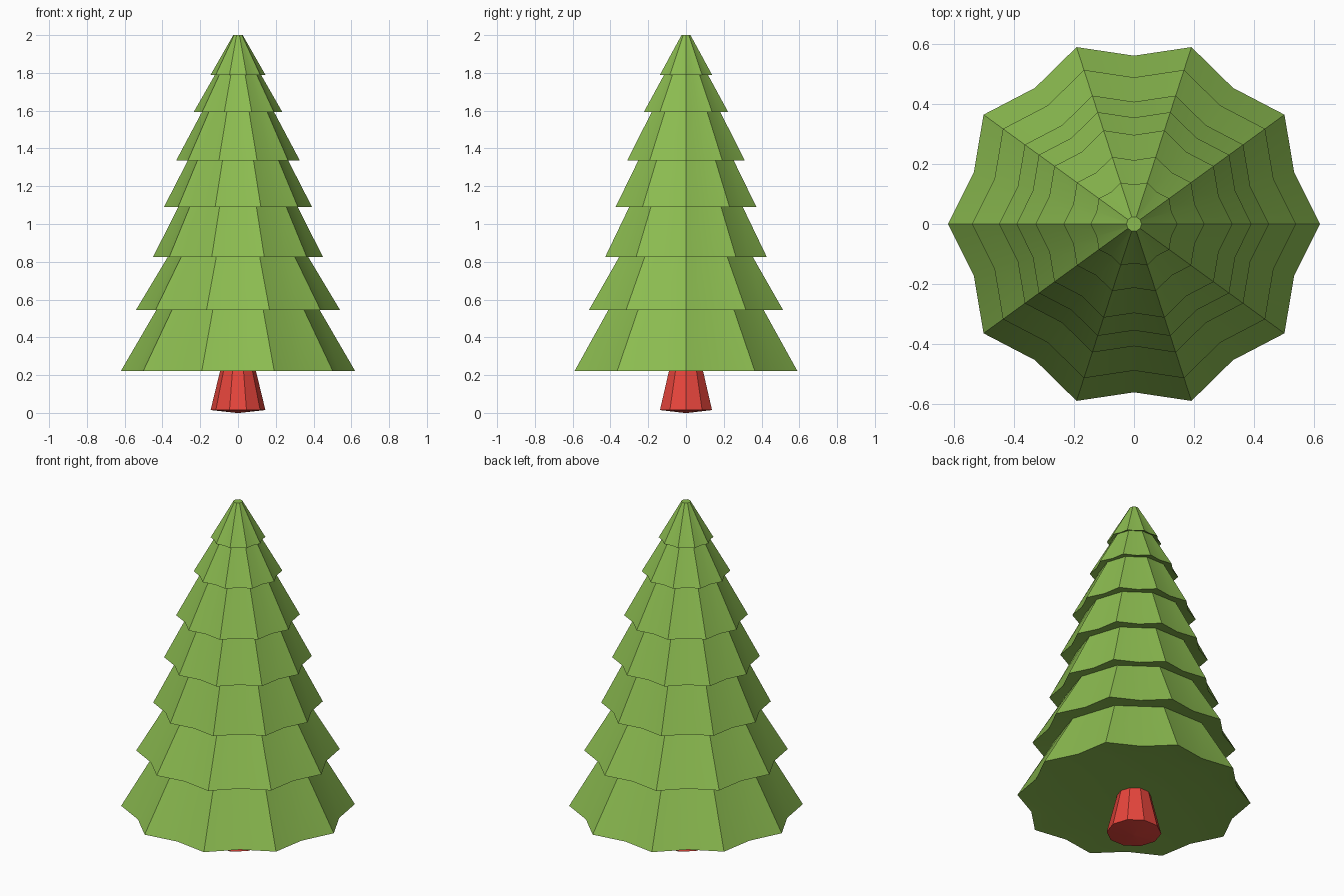
import bpy
import bmesh
from math import cos, sin, pi

if "Cube" in bpy.data.objects:
    bpy.data.objects.remove(bpy.data.objects["Cube"])

SIDES = 10


def material(name, color):
    m = bpy.data.materials.new(name)
    m.diffuse_color = color
    m.use_nodes = True
    m.node_tree.nodes["Principled BSDF"].inputs["Base Color"].default_value = m.diffuse_color
    return m


def lathe(name, profile, count, mat):
    """Bridge rings of (radius, z, valley ratio); odd points use the valley ratio."""
    bm = bmesh.new()
    rings = []
    for r, z, ratio in profile:
        ring = []
        for i in range(count):
            a = 2 * pi * i / count
            k = r * (ratio if i % 2 else 1)
            ring.append(bm.verts.new((k * cos(a), k * sin(a), z)))
        rings.append(ring)
    for lo, hi in zip(rings, rings[1:]):
        for i in range(count):
            j = (i + 1) % count
            bm.faces.new((lo[i], lo[j], hi[j], hi[i]))
    bm.faces.new(rings[0][::-1])
    bm.faces.new(rings[-1])
    bmesh.ops.recalc_face_normals(bm, faces=bm.faces)
    me = bpy.data.meshes.new(name)
    bm.to_mesh(me)
    bm.free()
    me.materials.append(mat)
    ob = bpy.data.objects.new(name, me)
    bpy.context.collection.objects.link(ob)
    # valleys stay soft, ridges stay sharp
    bpy.ops.object.select_all(action='DESELECT')
    ob.select_set(True)
    bpy.context.view_layer.objects.active = ob
    bpy.ops.object.shade_smooth_by_angle(angle=pi / 6)
    return ob


green = material("needle_green", (0.26, 0.50, 0.08, 1))
red = material("trunk_red", (0.80, 0.06, 0.045, 1))

# Foliage: stacked star-shaped skirts (rim radius, rim z, top radius)
tiers = [
    (0.62, 0.222, 0.425),
    (0.54, 0.545, 0.365),
    (0.45, 0.825, 0.31),
    (0.392, 1.09, 0.26),
    (0.328, 1.335, 0.185),
    (0.235, 1.592, 0.115),
    (0.145, 1.79, 0.025),
]
FLAT = cos(pi / SIDES)
profile = [(0.07, 0.24, FLAT), (0.45, 0.24, FLAT)]
for n, (rim, z, top) in enumerate(tiers):
    last = n == len(tiers) - 1
    z_top = 2.0 if last else tiers[n + 1][1] + 0.012
    profile += [(rim, z, 0.905), (top, z_top, FLAT)]
lathe("foliage", profile, SIDES * 2, green)

# Trunk: tapered, with a slightly domed foot
lathe("trunk", [(0.01, 0.0, 1), (0.145, 0.015, 1), (0.088, 0.25, 1)], SIDES, red)
